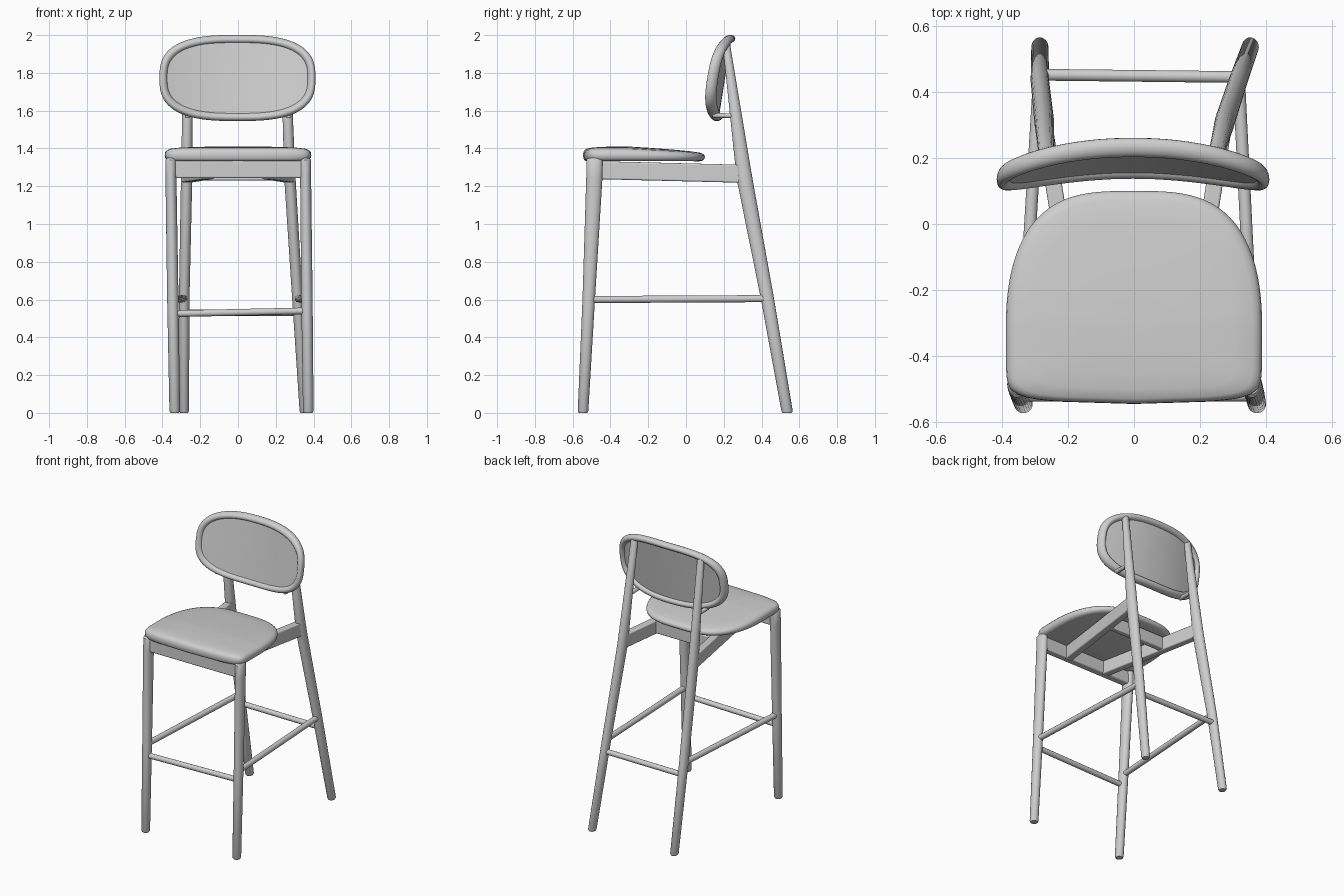
import bpy, bmesh
from math import sin, cos, pi, copysign
from mathutils import Vector

cube = bpy.data.objects.get("Cube")
if cube:
    bpy.data.objects.remove(cube)

grey = bpy.data.materials.new("light_grey")
grey.use_nodes = True
color = (0.62, 0.62, 0.62, 1)
grey.diffuse_color = color
grey.node_tree.nodes["Principled BSDF"].inputs["Base Color"].default_value = color


def finish(name, bm):
    """Turn a bmesh into a smooth shaded grey object."""
    bmesh.ops.recalc_face_normals(bm, faces=bm.faces)
    mesh = bpy.data.meshes.new(name)
    bm.to_mesh(mesh)
    bm.free()
    mesh.materials.append(grey)
    obj = bpy.data.objects.new(name, mesh)
    bpy.context.collection.objects.link(obj)
    bpy.ops.object.select_all(action='DESELECT')
    obj.select_set(True)
    bpy.context.view_layer.objects.active = obj
    bpy.ops.object.shade_smooth_by_angle(angle=0.7)
    return obj


def skin(name, rings, closed=False):
    """Bridge equal rings of points, capping the ends unless closed."""
    bm = bmesh.new()
    loops = [[bm.verts.new(p) for p in ring] for ring in rings]
    n = len(loops[0])
    pairs = list(zip(loops, loops[1:]))
    if closed:
        pairs.append((loops[-1], loops[0]))
    else:
        bm.faces.new(loops[0])
        bm.faces.new(loops[-1])
    for a, b in pairs:
        for i in range(n):
            j = (i + 1) % n
            bm.faces.new((a[i], a[j], b[j], b[i]))
    return finish(name, bm)


def leg(name, stations):
    """Tapered elliptical post; a station is x, y, z, half width, half depth."""
    x, y, z, w, d = stations[0]
    foot = [(x, y, z, w * 0.8, d * 0.8), (x, y, z + 0.01, w, d)]
    x, y, z, w, d = stations[-1]
    tip = [(x, y, z + 0.01, w * 0.75, d * 0.75)]
    turns = [2 * pi * i / 24 for i in range(24)]
    skin(name, [[(x + w * cos(t), y + d * sin(t), z) for t in turns]
                for x, y, z, w, d in foot + stations[1:] + tip])


def bar(name, start, end, width, height, sides=16):
    """Round rod, or a rectangular rail when sides is 4."""
    a, b = Vector(start), Vector(end)
    across = (b - a).cross(Vector((0, 0, 1))).normalized()
    up = across.cross(b - a).normalized()
    k = 2 ** 0.5 if sides == 4 else 1
    turns = [2 * pi * (i + 0.5) / sides for i in range(sides)]
    obj = skin(name, [[p + across * (cos(t) * width * k / 2) + up * (sin(t) * height * k / 2)
                       for t in turns] for p in (a, b)])
    if sides == 4:
        bevel = obj.modifiers.new("soft_edges", 'BEVEL')
        bevel.width = 0.008
        bevel.segments = 3
    return obj


# Legs, the left rear one splayed wider
leg("front_right_leg", [(-0.335, -0.545, 0, 0.028, 0.028), (-0.345, -0.515, 0.6, 0.03, 0.033),
                        (-0.355, -0.485, 1.25, 0.029, 0.043), (-0.355, -0.483, 1.34, 0.028, 0.043)])
leg("front_left_leg", [(0.372, -0.545, 0, 0.028, 0.028), (0.365, -0.515, 0.6, 0.03, 0.033),
                       (0.358, -0.485, 1.25, 0.029, 0.043), (0.358, -0.483, 1.34, 0.028, 0.043)])
for name, xs in (("rear_right_leg", (-0.285, -0.285, -0.272, -0.265)),
                 ("rear_left_leg", (0.352, 0.315, 0.275, 0.25))):
    leg(name, [(xs[0], 0.535, 0, 0.026, 0.03), (xs[1], 0.432, 0.6, 0.028, 0.035),
               (xs[2], 0.31, 1.24, 0.03, 0.042), (xs[3], 0.215, 1.94, 0.024, 0.02)])

# Stretchers
bar("front_stretcher", (-0.34, -0.52, 0.525), (0.365, -0.52, 0.54), 0.036, 0.036)
bar("rear_stretcher", (-0.285, 0.452, 0.53), (0.32, 0.445, 0.53), 0.036, 0.036)
bar("right_stretcher", (-0.345, -0.515, 0.6), (-0.288, 0.43, 0.605), 0.038, 0.038)
bar("left_stretcher", (0.365, -0.515, 0.6), (0.318, 0.43, 0.605), 0.038, 0.038)

# Seat frame with side rails that converge toward the front
bar("front_rail", (-0.35, -0.48, 1.288), (0.35, -0.48, 1.288), 0.05, 0.09, 4)
bar("cross_rail", (-0.21, 0.02, 1.275), (0.21, 0.02, 1.275), 0.04, 0.09, 4)
for name, s in (("right_rail", -1), ("left_rail", 1)):
    bar(name, (s * 0.15, -0.47, 1.285), (s * 0.272, 0.3, 1.266), 0.05, 0.095, 4)


# Seat cushion: squared front, rounded back
def seat_outline(t):
    c, s = cos(t), sin(t)
    power = 0.62 if s > 0 else 0.2
    x = 0.388 * copysign(abs(c) ** power, c)
    y = 0.42 * s ** 0.85 if s > 0 else -0.205 * abs(s) ** power
    if s < 0:
        y -= 0.02 * abs(s) * (1 - (x / 0.388) ** 2)
        x *= 1 - 0.02 * abs(s)
    return x, y


def seat_ring(scale, z):
    ring = []
    for i in range(96):
        x, y = seat_outline(2 * pi * i / 96)
        x, y = x * scale, y * scale - 0.32
        back = max(0, (y + 0.3) / 0.4)
        ring.append((x, y, z - 0.025 * back * (z - 1.33) / 0.08))
    return ring


skin("seat_cushion", [seat_ring(*r) for r in (
    (0.2, 1.333), (0.93, 1.333), (0.97, 1.338), (0.993, 1.35), (1, 1.365), (0.993, 1.38),
    (0.97, 1.391), (0.93, 1.398), (0.8, 1.404), (0.6, 1.408), (0.3, 1.41), (0.1, 1.41))])


# Backrest: a bent rounded frame around a thin panel
def bend(x, z):
    return 0.165 + 0.16 * (z - 1.56) - 0.06 * (x / 0.4) ** 2


def stadium(half_x, half_z, n=80):
    """Outline points around the backrest centre."""
    points = []
    for i in range(n):
        t = 2 * pi * i / n
        c, s = cos(t), sin(t)
        points.append((half_x * copysign(abs(c) ** 0.72, c),
                       1.773 + half_z * copysign(abs(s) ** 0.72, s)))
    return points


hoop = []
for i in range(16):
    t = 2 * pi * i / 16
    grow = 0.022 * cos(t)
    hoop.append([(x - 0.003, bend(x, z) + 0.029 * sin(t), z)
                 for x, z in stadium(0.391 + grow, 0.206 + grow)])
skin("backrest_frame", hoop, closed=True)

panel = []
for scale, offset in [(k / 8, -0.014) for k in range(1, 9)] + [(k / 8, 0.008) for k in range(8, 0, -1)]:
    panel.append([(x - 0.003, bend(x, z) + offset, z) for x, z in
                  ((px * scale, 1.773 + (pz - 1.773) * scale) for px, pz in stadium(0.385, 0.2))])
skin("backrest_panel", panel)

# Pegs joining the frame to the rear legs
for name, s in (("right_peg", -1), ("left_peg", 1)):
    bar(name, (s * 0.265, 0.14, 1.575), (s * 0.265, 0.27, 1.572), 0.03, 0.026)
